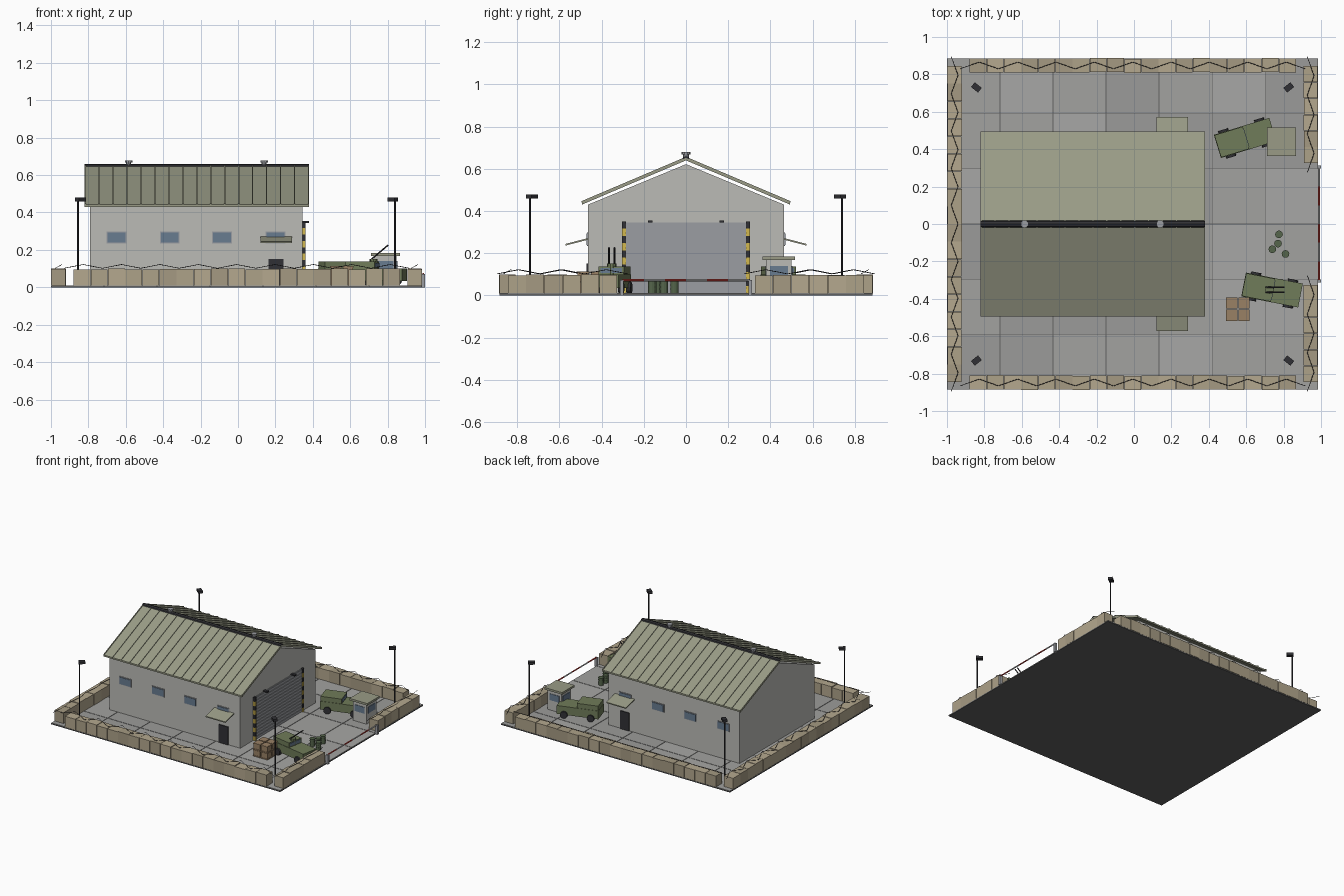
import bpy, bmesh, math, random
from mathutils import Matrix, Vector

if "Cube" in bpy.data.objects:
    bpy.data.objects.remove(bpy.data.objects["Cube"])
random.seed(4)

def mat(name, r, g, b):
    m = bpy.data.materials.new(name)
    m.diffuse_color = (r, g, b, 1)
    m.use_nodes = True
    m.node_tree.nodes["Principled BSDF"].inputs["Base Color"].default_value = m.diffuse_color
    return m

WALL = mat("wall_grey", .50, .50, .47)
CONC = [mat("concrete_%d" % i, v, v, v * .97) for i, v in enumerate((.33, .36, .39))]
BASE = mat("base_dark", .12, .12, .12)
ROOF = mat("roof_olive", .32, .33, .24)
SAND = [mat("sand_%d" % i, .42 * v, .36 * v, .25 * v) for i, v in enumerate((.9, 1, 1.1))]
DARK = mat("dark_metal", .03, .03, .035)
GLASS = mat("glass_blue", .14, .20, .28)
STEEL = mat("steel", .33, .34, .36)
GREEN = mat("vehicle_green", .16, .20, .10)
DRUM = mat("drum_green", .09, .13, .07)
WOOD = mat("wood", .32, .22, .13)
YELLOW = mat("yellow", .65, .48, .08)
RED = mat("red", .6, .05, .04)
WHITE = mat("white", .8, .8, .8)

def mesh(name, bm, m, xf=None):
    if xf is not None:
        bm.transform(xf)
    bmesh.ops.recalc_face_normals(bm, faces=bm.faces)
    me = bpy.data.meshes.new(name)
    bm.to_mesh(me)
    bm.free()
    me.materials.append(m)
    ob = bpy.data.objects.new(name, me)
    bpy.context.collection.objects.link(ob)
    return ob

def box(name, x, y, z, m, xf=None):
    """x, y, z are (min, max) pairs."""
    bm = bmesh.new()
    bmesh.ops.create_cube(bm, size=1)
    for v in bm.verts:
        v.co = [(a + b) / 2 + c * (b - a) for (a, b), c in zip((x, y, z), v.co)]
    return mesh(name, bm, m, xf)

def rod(name, a, b, r, m, n=10, xf=None):
    a, b = Vector(a), Vector(b)
    bm = bmesh.new()
    bmesh.ops.create_cone(bm, cap_ends=True, segments=n, radius1=r, radius2=r, depth=(b - a).length)
    bm.transform(Matrix.Translation((a + b) / 2) @ (b - a).to_track_quat('Z', 'Y').to_matrix().to_4x4())
    return mesh(name, bm, m, xf)

def prism(name, pts, x0, x1, m):
    """Extrude a (y, z) profile along x."""
    bm = bmesh.new()
    f = bm.faces.new([bm.verts.new((x0, y, z)) for y, z in pts])
    r = bmesh.ops.extrude_face_region(bm, geom=[f])
    bmesh.ops.translate(bm, vec=(x1 - x0, 0, 0), verts=[v for v in r['geom'] if isinstance(v, bmesh.types.BMVert)])
    return mesh(name, bm, m)

# Ground slab with paving panels
box("ground_base", (-1, .985), (-.885, .885), (0, .008), BASE)
PX, PY = 1.985 / 7, 1.77 / 6
for i in range(7):
    for j in range(6):
        x, y = -1 + i * PX, -.885 + j * PY
        box("paving_panel", (x + .002, x + PX - .002), (y + .002, y + PY - .002), (.001, .011), random.choice(CONC))

# Perimeter barrier blocks with wire on top
def barrier(along_x, s0, s1, c0, c1, n):
    w = (s1 - s0) / n
    for i in range(n):
        s = (s0 + i * w + .001, s0 + (i + 1) * w - .001)
        d = random.uniform(-.002, .002)
        c, z = (c0 + d, c1 + d), (.01, .097 + random.uniform(-.003, .003))
        a = (s, c) if along_x else (c, s)
        box("barrier_block", *a, z, random.choice(SAND))
    cu = bpy.data.curves.new("wire", 'CURVE')
    cu.dimensions, cu.bevel_depth, cu.bevel_resolution = '3D', .0017, 0
    k = max(3, round((s1 - s0 + .1) / .1))
    sp = cu.splines.new('POLY')
    sp.points.add(k)
    for i in range(k + 1):
        s = s0 - .05 + (s1 - s0 + .1) * i / k
        c = (c0 + c1) / 2 + (.018 if i % 2 else -.018)
        sp.points[i].co = (*((s, c) if along_x else (c, s)), .122 if i % 2 else .102, 1)
    cu.materials.append(DARK)
    bpy.context.collection.objects.link(bpy.data.objects.new("barrier_wire", cu))

barrier(True, -.88, .866, -.885, -.81, 19)
barrier(True, -.88, .866, .81, .885, 19)
barrier(False, -.845, .845, -.998, -.92, 18)
barrier(False, .325, .845, .907, .982, 6)
barrier(False, -.845, -.325, .907, .982, 6)

# Hangar walls, roof slopes, seams, ridge and vents
prism("hangar_walls", [(-.465, .01), (.465, .01), (.465, .43), (0, .622), (-.465, .43)], -.79, .345, WALL)
for s in (-1, 1):
    prism("roof_slope", [(0, .64), (s * .494, .43), (s * .494, .442), (0, .652)], -.82, .38, ROOF)
    for i in range(17):
        x = -.817 + i * 1.194 / 16
        prism("roof_seam", [(0, .65), (s * .495, .44), (s * .495, .447), (0, .657)], x - .003, x + .003, ROOF)
prism("ridge_cap", [(-.018, .647), (.018, .647), (.014, .655), (0, .66), (-.014, .655)], -.82, .38, DARK)
for x in (-.585, .14):
    rod("vent_pipe", (x, 0, .645), (x, 0, .667), .014, STEEL)
    rod("vent_cap", (x, 0, .667), (x, 0, .679), .021, STEEL)

# Side windows, doors and awnings, mirrored on both long walls
def span(s, a, b):
    return tuple(sorted((s * a, s * b)))

for s in (-1, 1):
    for x in (-.65, -.365, -.085, .2):
        box("window_frame", (x - .053, x + .053), span(s, .46, .469), (.235, .298), STEEL)
        box("window_glass", (x - .048, x + .048), span(s, .46, .472), (.24, .293), GLASS)
    box("side_door", (.163, .243), span(s, .46, .472), (.01, .152), DARK)
    prism("awning", [(s * .46, .265), (s * .572, .236), (s * .572, .244), (s * .46, .273)], .12, .29, ROOF)

# Main hangar door with slats, hazard posts and lamps
box("hangar_door", (.34, .35), (-.285, .285), (.01, .345), STEEL)
for i in range(14):
    z = .014 + i * .0237
    box("door_slat", (.345, .354), (-.284, .284), (z, z + .019), STEEL)
for s in (-1, 1):
    for i in range(10):
        z = .01 + i * .034
        box("hazard_post", (.34, .361), span(s, .284, .304), (z, z + .034), DARK if i % 2 else YELLOW)
    box("door_lamp", (.34, .38), (s * .17 - .011, s * .17 + .011), (.345, .355), DARK)

# Corner floodlights facing the yard centre
for sx in (-1, 1):
    for sy in (-1, 1):
        p = Vector((-.855 if sx < 0 else .84, sy * .74, 0))
        rod("light_pole", p + Vector((0, 0, .01)), p + Vector((0, 0, .465)), .005, DARK, 8)
        turn = Matrix.Translation(p) @ Matrix.Rotation(math.atan2(-sy * .8, -sx), 4, 'Z')
        box("light_head", (-.008, .04), (-.016, .016), (.46, .479), DARK, turn)

# Gate boom with posts
for y in (-.305, .305):
    box("gate_post", (.98, 1), (y - .009, y + .009), (0, .072), STEEL)
for i in range(6):
    y = -.3 + i * .1
    rod("gate_boom", (.99, y, .072), (.99, y + .1, .072), .005, WHITE if i % 2 else RED, 8)

# Guard booth
box("booth_body", (.73, .848), (.38, .5), (.01, .168), WALL)
box("booth_roof", (.712, .866), (.363, .517), (.168, .184), ROOF)
box("booth_side_glass", (.747, .831), (.376, .504), (.09, .14), GLASS)
box("booth_end_glass", (.726, .852), (.397, .483), (.09, .14), GLASS)

# Two vehicles
def vehicle(x, y, deg):
    xf = Matrix.Translation((x, y, 0)) @ Matrix.Rotation(math.radians(deg), 4, 'Z')
    box("vehicle_chassis", (-.155, .155), (-.065, .065), (.035, .1), GREEN, xf)
    box("vehicle_cabin", (-.153, .005), (-.062, .062), (.1, .137), GREEN, xf)
    box("vehicle_windscreen", (0, .008), (-.052, .052), (.106, .131), GLASS, xf)
    for wx in (-.1, .1):
        for s in (-1, 1):
            rod("vehicle_wheel", (wx, s * .055, .037), (wx, s * .077, .037), .027, DARK, 12, xf)

vehicle(.594, .46, 17)
vehicle(.738, -.353, -11)

# Twin gun on the second vehicle
rod("gun_mount", (.725, -.352, .1), (.725, -.352, .152), .022, GREEN)
for y in (-.339, -.365):
    rod("gun_barrel", (.705, y, .143), (.803, y, .226), .004, DARK, 8)

# Crate stack
for x in (.523, .588):
    for y in (-.423, -.488):
        for z in (.011, .063):
            box("crate", (x - .027, x + .027), (y - .027, y + .027), (z, z + .051), WOOD)
            for zz in (z, z + .043):
                box("crate_band", (x - .03, x + .03), (y - .03, y + .03), (zz, zz + .007), WOOD)

# Fuel drums
for x, y in ((.775, -.055), (.77, -.105), (.74, -.135), (.81, -.16)):
    rod("drum", (x, y, .01), (x, y, .07), .019, DRUM, 12)
    for z in (.028, .048, .066):
        rod("drum_rib", (x, y, z), (x, y, z + .004), .0205, DRUM, 12)
